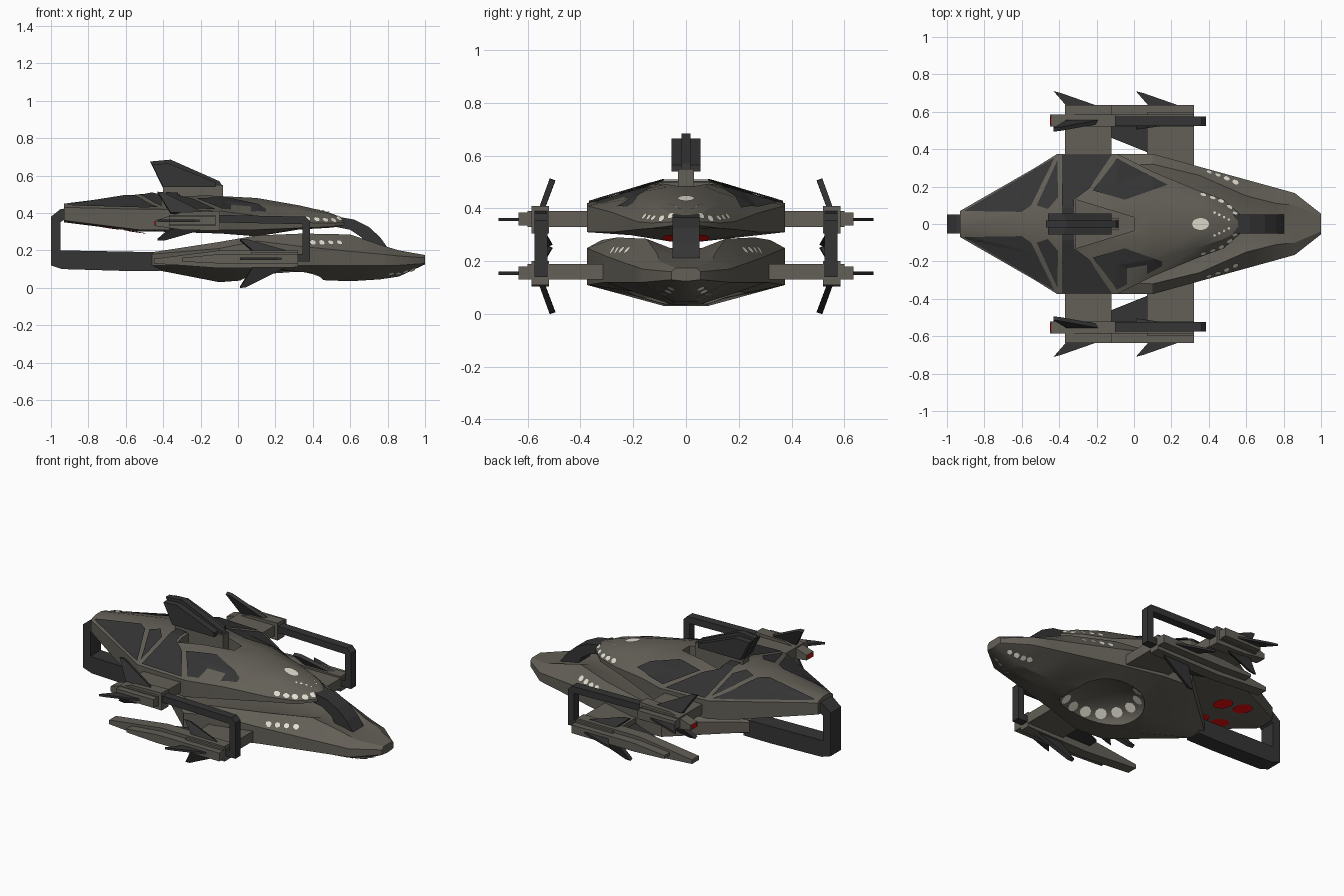
import bpy, bmesh, math
from mathutils import Vector
from mathutils.bvhtree import BVHTree

if "Cube" in bpy.data.objects:
    bpy.data.objects.remove(bpy.data.objects["Cube"])


def material(name, rgb):
    m = bpy.data.materials.new(name)
    m.use_nodes = True
    m.diffuse_color = (*rgb, 1)
    m.node_tree.nodes["Principled BSDF"].inputs["Base Color"].default_value = (*rgb, 1)
    return m


GREY = material("warm grey hull", (0.125, 0.115, 0.095))
DARK = material("charcoal", (0.035, 0.035, 0.036))
LIGHT = material("pale window", (0.78, 0.76, 0.66))
RED = material("red emitter", (0.95, 0.004, 0.004))


def build(name, verts, faces, mat, fix_normals=True):
    me = bpy.data.meshes.new(name)
    me.from_pydata([tuple(v) for v in verts], [], faces)
    bm = bmesh.new()
    bm.from_mesh(me)
    if fix_normals:
        bmesh.ops.recalc_face_normals(bm, faces=bm.faces)
    bm.to_mesh(me)
    bm.free()
    me.materials.append(mat)
    ob = bpy.data.objects.new(name, me)
    bpy.context.collection.objects.link(ob)
    return ob


def smooth(ob, degrees):
    bpy.ops.object.select_all(action="DESELECT")
    ob.select_set(True)
    bpy.context.view_layer.objects.active = ob
    bpy.ops.object.shade_smooth_by_angle(angle=math.radians(degrees))


def extrude(name, lower_ring, upper_ring, mat):
    n = len(lower_ring)
    faces = [list(range(n)), list(range(n, 2 * n))]
    faces += [(i, (i + 1) % n, n + (i + 1) % n, n + i) for i in range(n)]
    return build(name, lower_ring + upper_ring, faces, mat)


def prism(name, outline, y0, y1, mat):
    """Extrude an x-z outline between two y values."""
    return extrude(name, [(x, y0, z) for x, z in outline], [(x, y1, z) for x, z in outline], mat)


def box(name, x0, x1, y0, y1, z0, z1, mat):
    return prism(name, [(x0, z0), (x1, z0), (x1, z1), (x0, z1)], y0, y1, mat)


def loft(name, stations, mat):
    """Rows: x, half width, edge bottom, edge top, shoulder, shoulder z, centre z, keel z."""
    verts, faces = [], []
    for x, w, eb, et, s, zs, zc, zb in stations:
        half = [(0.4 * s, zc), (s, zs), (w, et), (w, eb), (0.22 * w, zb)]
        verts += [(x, y, z) for y, z in half]
        verts += [(x, -y, z) for y, z in reversed(half)]
    n = 10
    for k in range(len(stations) - 1):
        a = k * n
        faces += [(a + i, a + (i + 1) % n, a + n + (i + 1) % n, a + n + i) for i in range(n)]
    faces += [list(range(n)), list(range(len(verts) - n, len(verts)))]
    return build(name, verts, faces, mat)


def carve(ob, cutter):
    """Cut a shape out of a part, then discard the cutter."""
    cutter.hide_render = True
    mod = ob.modifiers.new("carve", "BOOLEAN")
    mod.operation, mod.object, mod.solver = "DIFFERENCE", cutter, "EXACT"
    graph = bpy.context.evaluated_depsgraph_get()
    mesh = bpy.data.meshes.new_from_object(ob.evaluated_get(graph))
    ob.modifiers.clear()
    ob.data = mesh
    mesh.materials.clear()
    mesh.materials.append(GREY)
    for p in mesh.polygons:
        p.material_index = 0
    bpy.data.objects.remove(cutter)


def tree_of(ob):
    bm = bmesh.new()
    bm.from_mesh(ob.data)
    bmesh.ops.triangulate(bm, faces=bm.faces)
    tree = BVHTree.FromBMesh(bm)
    bm.free()
    return tree


# Hulls
upper = loft("upper_hull", [
    (-.93, .07, .36, .43, .06, .44, .45, .35),
    (-.53, .3, .31, .42, .16, .47, .5, .3),
    (-.41, .375, .31, .42, .22, .465, .505, .3),
    (-.09, .375, .31, .41, .22, .455, .49, .29),
    (.1, .28, .31, .385, .19, .44, .48, .275),
    (.33, .185, .32, .35, .13, .42, .44, .312),
    (.48, .13, .325, .345, .08, .395, .405, .32),
    (.57, .05, .335, .35, .035, .365, .37, .33)], GREY)
lower = loft("lower_hull", [
    (-.46, .05, .12, .18, .04, .19, .19, .1),
    (-.1, .375, .12, .21, .31, .245, .24, .03),
    (.1, .375, .11, .25, .32, .28, .25, .045),
    (.35, .306, .12, .22, .26, .29, .25, .045),
    (.6, .237, .12, .195, .15, .285, .25, .035),
    (.76, .193, .12, .18, .11, .23, .22, .045),
    (.86, .165, .12, .17, .1, .2, .2, .06),
    (1, .055, .13, .16, .04, .175, .175, .125)], GREY)

# Hollow bowl in the belly, and the tapered well ahead of the tail fin
bpy.ops.mesh.primitive_uv_sphere_add(segments=32, ring_count=16, location=(.23, 0, .06))
bowl = bpy.context.object
bowl.scale = (.24, .23, .1)
carve(lower, bowl)
well = [(-.31, .13), (0, .035), (0, -.035), (-.31, -.13)]
carve(upper, extrude("well", [(x, y, .41) for x, y in well], [(x, y, .7) for x, y in well], GREY))
for hull in (upper, lower):
    smooth(hull, 24)
UP, LOW = tree_of(upper), tree_of(lower)


# Armour panels laid on the upper hull
def panel(name, corners, n=18):
    a, b, c, d = [Vector(p) for p in corners]
    verts = []
    for i in range(n + 1):
        for j in range(n + 1):
            p = a.lerp(b, i / n).lerp(d.lerp(c, i / n), j / n)
            hit = UP.ray_cast(Vector((p.x, p.y, 1)), Vector((0, 0, -1)))[0]
            verts.append((p.x, p.y, (hit.z if hit else .42) + .008))
    m = n + 1
    faces = [(i * m + j, i * m + j + 1, (i + 1) * m + j + 1, (i + 1) * m + j)
             for i in range(n) for j in range(n)]
    ob = build(name, verts, faces, DARK, False)
    if sum(p.normal.z for p in ob.data.polygons) < 0:
        ob.data.flip_normals()


PANELS = {
    "rear_panel": [(-.91, .07), (-.425, .355), (-.55, .1), (-.6, .065)],
    "corner_panel": [(-.52, .1), (-.41, .34), (-.41, .14), (-.46, .08)],
    "shoulder_panel": [(-.385, .368), (-.12, .368), (-.24, .19), (-.385, .19)],
    "inner_panel": [(-.385, .19), (-.24, .19), (-.32, .13), (-.385, .13)],
    "front_panel": [(-.22, .18), (-.09, .35), (.18, .21), (-.05, .13)],
}
for name, pts in PANELS.items():
    for side, s in (("left", 1), ("right", -1)):
        panel(f"{name}_{side}", [(x, y * s) for x, y in pts])
panel("centre_panel", [(-.385, .13), (-.32, .13), (-.32, -.13), (-.385, -.13)])


# Windows and emitters: flat discs set on the surface a ray finds
def disc(name, tree, origin, direction, r, mat, stretch=1, sides=10):
    hit, normal, _, _ = tree.ray_cast(Vector(origin), Vector(direction).normalized())
    if hit is None:
        return
    if normal.dot(Vector(direction)) > 0:
        normal = -normal
    u = (Vector((1, 0, 0)) if abs(normal.x) < .9 else Vector((0, 1, 0)))
    u = (u - normal * u.dot(normal)).normalized()
    v = normal.cross(u)
    ring = [hit + normal * .005 + u * (r * stretch * math.cos(a)) + v * (r * math.sin(a))
            for a in (math.tau * i / sides for i in range(sides))]
    build(name, ring, [list(range(sides))], mat, False)


DOWN, RISE = (0, 0, -1), (0, 0, 1)
for s in (1, -1):
    for x, y in ((.37, .155), (.42, .138), (.465, .121), (.51, .09), (.54, .055)):
        disc("upper_window", UP, (x, s * y, 1), DOWN, .015, LIGHT, 1.25)
    for i in range(4):
        disc("lower_window", LOW, (.4 + .047 * i, s, .24), (0, -s, 0), .018, LIGHT)
        disc("bow_window", UP, (.43 + .025 * i, s * (.06 - .012 * i), 1), DOWN, .007, LIGHT)
        disc("nose_window", LOW, (.82 + .037 * i, s * (.09 - .012 * i), -1), RISE, .017, LIGHT)
    for x in (-.69, -.55):
        disc("tail_emitter", UP, (x, s * .1, .2), RISE, .053, RED, 1.1, 16)
    disc("bow_emitter", UP, (.21, s * .05, .265), RISE, .04, RED, 2, 16)
disc("top_skylight", UP, (.355, 0, 1), DOWN, .032, LIGHT, 1.45, 16)
for i in range(14):
    a = math.tau * i / 14
    disc("bowl_window", LOW, (.23, 0, .09), (math.cos(a), math.sin(a), .1), .032, LIGHT)

# Brackets joining the hulls at tail and bow
prism("tail_bracket", [
    (-.88, .43), (-.95, .42), (-1, .38), (-1, .12), (-.94, .1), (-.6, .09), (-.42, .09),
    (-.42, .19), (-.95, .2), (-.95, .35), (-.92, .37), (-.88, .37)], -.05, .05, DARK)
prism("bow_bracket", [
    (.5, .385), (.62, .365), (.7, .325), (.76, .27), (.81, .2),
    (.7, .2), (.66, .27), (.6, .31), (.5, .33)], -.052, .052, DARK)

# Tail fin
box("fin_base", -.4, -.08, -.03, .03, .4, .55, GREY)
prism("fin_blade", [(-.47, .675), (-.36, .685), (-.1, .57), (-.08, .54), (-.4, .53)],
      -.018, .018, DARK)
for s in (1, -1):
    prism("fin_cheek", [(-.46, .66), (-.37, .665), (-.12, .565), (-.12, .54), (-.4, .54)],
          s * .018, s * .055, DARK)


def blade(name, corners, s, thickness=.013):
    """Thin swept fin from a 3D outline."""
    pts = [(x, y * s, z) for x, y, z in corners]
    ob = build(name, pts, [list(range(len(pts)))], DARK, False)
    mod = ob.modifiers.new("thickness", "SOLIDIFY")
    mod.thickness, mod.offset = thickness, 0


# Side pods, pylons, side brackets and swept fins
for side, s in (("left", 1), ("right", -1)):
    box(f"upper_pylon_{side}", -.37, -.12, s * .3, s * .6, .33, .39, GREY)
    box(f"lower_pylon_{side}", .07, .32, s * .28, s * .6, .13, .19, GREY)
    prism(f"upper_pod_{side}", [(-.44, .33), (-.44, .36), (-.3, .405), (-.1, .41),
                                (-.1, .305), (-.3, .31)], s * .52, s * .585, GREY)
    box(f"pod_exhaust_{side}", -.446, -.438, s * .533, s * .572, .334, .356, RED)
    prism(f"lower_pod_{side}", [(-.45, .13), (-.45, .155), (-.1, .2), (.32, .2),
                                (.32, .11), (-.1, .105)], s * .52, s * .585, GREY)
    box(f"upper_pod_rail_{side}", -.37, -.12, s * .58, s * .635, .335, .385, GREY)
    prism(f"lower_pod_rail_{side}", [(-.3, .14), (-.3, .16), (-.1, .18), (.32, .18),
                                     (.32, .13), (-.1, .13)], s * .58, s * .635, GREY)
    prism(f"side_bracket_{side}", [
        (-.13, .39), (.36, .38), (.385, .355), (.385, .14), (.3, .14),
        (.3, .18), (.345, .18), (.345, .34), (-.13, .35)], s * .525, s * .575, DARK)
    # Each pod carries outer, upright and inner fins; sign flips them top to bottom
    for level, x, z, sign in (("upper", -.43, .358, 1), ("lower", .01, .155, -1)):
        blade(f"{level}_outer_fin_{side}", [
            (x, .71, z), (x + .04, .7, z), (x + .24, .63, z), (x + .07, .63, z)], s)
        blade(f"{level}_upright_fin_{side}", [
            (x, .505, z + sign * .152), (x + .03, .507, z + sign * .15),
            (x + .25, .547, z + sign * .04), (x + .07, .547, z + sign * .04)], s, .022)
        blade(f"{level}_inner_fin_{side}", [
            (x, .515, z - sign * .1), (x + .04, .52, z - sign * .1),
            (x + .25, .55, z - sign * .04), (x + .07, .55, z - sign * .04)], s, .022)
    blade(f"root_fin_{side}", [
        (-.12, .52, .155), (-.12, .46, .155), (.08, .38, .155), (.08, .52, .155)], s)
